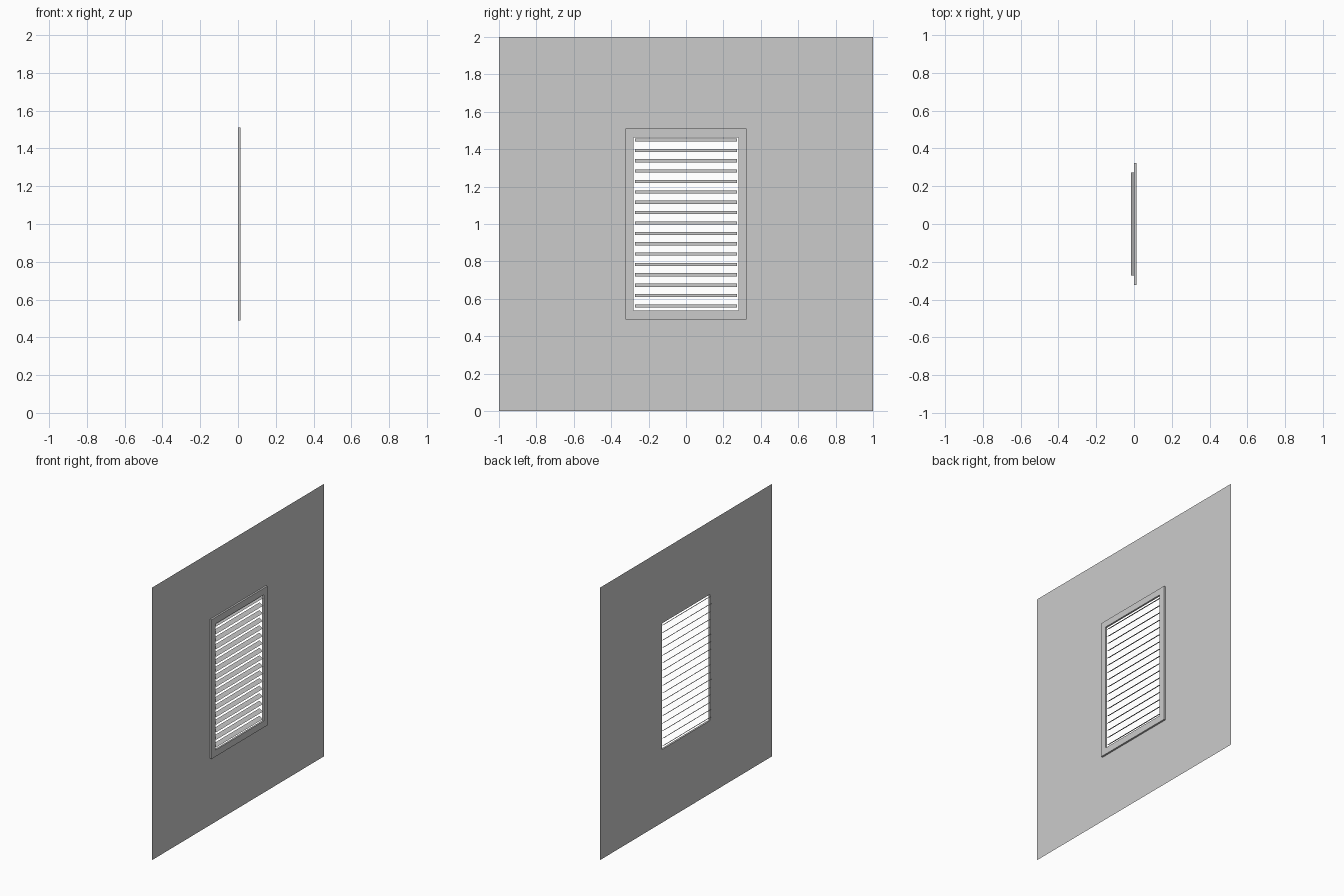
import bpy, bmesh

if "Cube" in bpy.data.objects:
    bpy.data.objects.remove(bpy.data.objects["Cube"])


def new_object(name, bm):
    mesh = bpy.data.meshes.new(name)
    bm.to_mesh(mesh)
    bm.free()
    obj = bpy.data.objects.new(name, mesh)
    bpy.context.collection.objects.link(obj)
    return obj


def ring(bm, hy_out, hz_out, hy_in, hz_in, x, zc=1.0, zi=1.0):
    """Rectangular ring of four quads in the YZ plane, facing +x."""
    signs = [(-1, -1), (1, -1), (1, 1), (-1, 1)]
    outer = [bm.verts.new((x, s * hy_out, zc + t * hz_out)) for s, t in signs]
    inner = [bm.verts.new((x, s * hy_in, zi + t * hz_in)) for s, t in signs]
    return [bm.faces.new((outer[i], outer[(i + 1) % 4], inner[(i + 1) % 4], inner[i]))
            for i in range(4)]


FRAME_Y, FRAME_Z = 0.324, 0.511
OPEN_Y, OPEN_Z = 0.281, 0.463
DEPTH = 0.013

# Thin wall sheet with the window hole
bm = bmesh.new()
ring(bm, 1.0, 1.0, FRAME_Y, FRAME_Z, 0.0)
new_object("wall", bm)

# Window frame, extruded outward from the wall
bm = bmesh.new()
faces = ring(bm, FRAME_Y, FRAME_Z, OPEN_Y, OPEN_Z, 0.0)
extruded = bmesh.ops.extrude_face_region(bm, geom=faces, use_keep_orig=True)
verts = [g for g in extruded["geom"] if isinstance(g, bmesh.types.BMVert)]
bmesh.ops.translate(bm, verts=verts, vec=(DEPTH, 0, 0))
bmesh.ops.recalc_face_normals(bm, faces=bm.faces)
new_object("window_frame", bm)

# Tilted louvre slats: high at the back, low at the front
SLATS, SLAT_Y = 17, 0.272
z_low, z_high = 0.562, 1.449
bm = bmesh.new()
for i in range(SLATS):
    z = z_low + (z_high - z_low) * i / (SLATS - 1)
    profile = [(0.012, -0.0085), (-0.016, 0.0085)]
    (xa, za), (xb, zb) = profile
    bm.faces.new([bm.verts.new(p) for p in (
        (xa, -SLAT_Y, z + za), (xa, SLAT_Y, z + za),
        (xb, SLAT_Y, z + zb), (xb, -SLAT_Y, z + zb))])
new_object("louvre_slats", bm)
